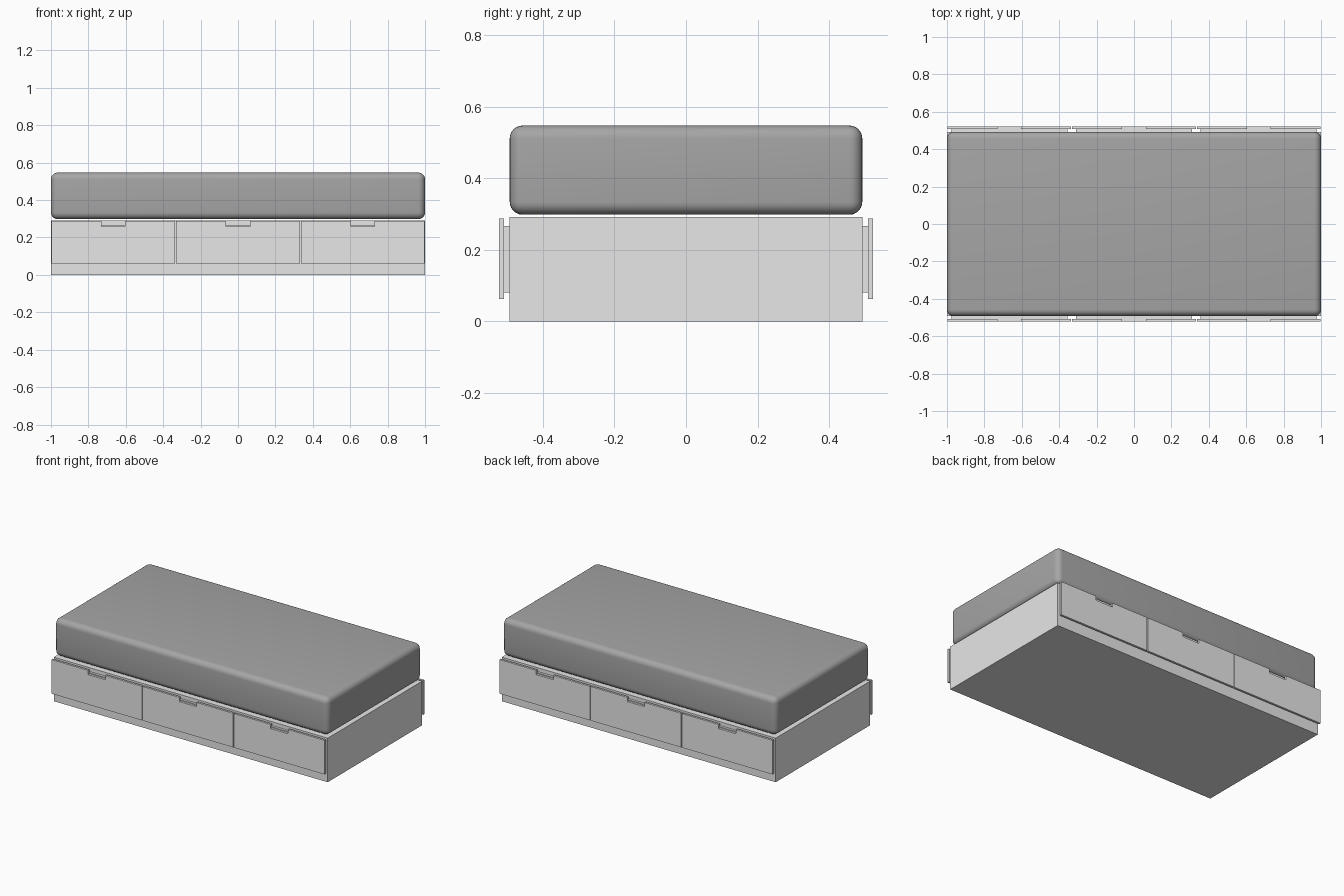
import bpy, bmesh

if "Cube" in bpy.data.objects:
    bpy.data.objects.remove(bpy.data.objects["Cube"])


def material(name, v):
    m = bpy.data.materials.new(name)
    m.diffuse_color = (v, v, v, 1)
    m.use_nodes = True
    m.node_tree.nodes["Principled BSDF"].inputs["Base Color"].default_value = m.diffuse_color
    return m


FRAME = material("light grey", 0.8)
FABRIC = material("mid grey", 0.38)


def finish(name, bm, mat):
    bmesh.ops.recalc_face_normals(bm, faces=bm.faces)
    me = bpy.data.meshes.new(name)
    bm.to_mesh(me)
    bm.free()
    me.materials.append(mat)
    ob = bpy.data.objects.new(name, me)
    bpy.context.collection.objects.link(ob)
    return ob


def box(name, lo, hi, mat):
    bm = bmesh.new()
    bmesh.ops.create_cube(bm, size=1)
    for v in bm.verts:
        v.co = [(a + b) / 2 + c * (b - a) for a, b, c in zip(lo, hi, v.co)]
    return finish(name, bm, mat)


def plate(name, profile, y0, y1, mat):
    """Extrude an xz outline from y0 to y1."""
    bm = bmesh.new()
    face = bm.faces.new([bm.verts.new((x, y0, z)) for x, z in profile])
    ext = bmesh.ops.extrude_face_region(bm, geom=[face])
    for v in ext["geom"]:
        if isinstance(v, bmesh.types.BMVert):
            v.co.y = y1
    return finish(name, bm, mat)


# Solid bed base
box("bed_base", (-1, -0.4925, 0), (1, 0.4925, 0.291), FRAME)

# Mattress with soft rounded edges
mattress = box("mattress", (-1, -0.4925, 0.298), (1, 0.4925, 0.547), FABRIC)
bev = mattress.modifiers.new("rounded_edges", "BEVEL")
bev.width = 0.036
bev.segments = 6
mattress.data.polygons.foreach_set("use_smooth", [True] * len(mattress.data.polygons))

# Three drawers on each long side: notched front plus a smaller backing panel
Z0, Z1, NOTCH = 0.062, 0.287, 0.259
for side, s in (("front", -1), ("back", 1)):
    for i, cx in enumerate((-0.6667, 0, 0.6667)):
        hw, nw = 0.3303, 0.063
        outline = [(cx - hw, Z0), (cx + hw, Z0), (cx + hw, Z1), (cx + nw, Z1),
                   (cx + nw, NOTCH), (cx - nw, NOTCH), (cx - nw, Z1), (cx - hw, Z1)]
        plate(f"{side}_drawer_front_{i + 1}", outline, s * 0.508, s * 0.522, FRAME)
        ys = sorted((s * 0.49, s * 0.508))
        box(f"{side}_drawer_backing_{i + 1}", (cx - 0.31, ys[0], 0.081),
            (cx + 0.31, ys[1], 0.266), FRAME)
